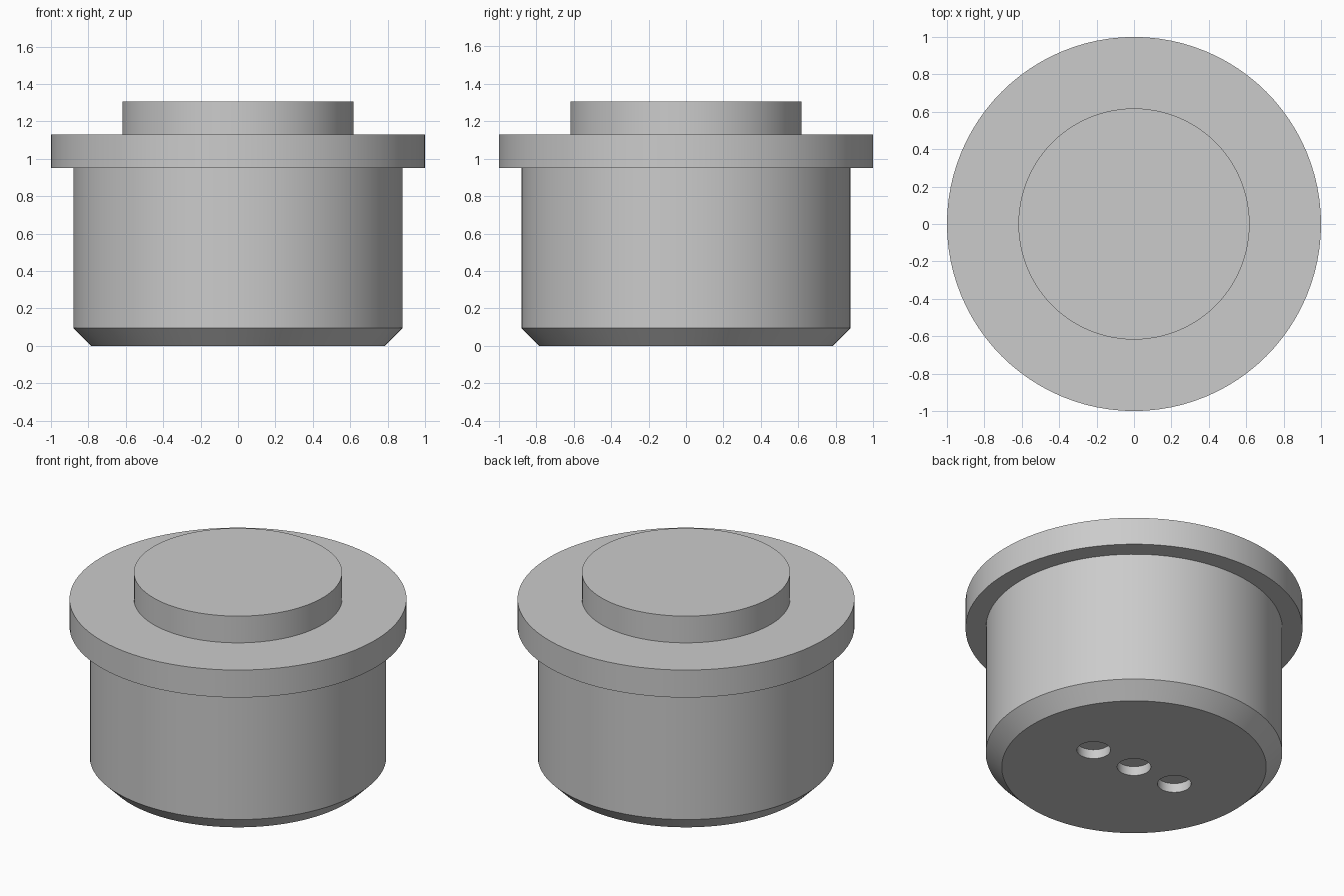
import bpy
import bmesh
from math import radians
from mathutils import Matrix

SEGMENTS = 96

default_cube = bpy.data.objects.get("Cube")
if default_cube:
    bpy.data.objects.remove(default_cube, do_unlink=True)

# Plain grey over the whole model
grey = bpy.data.materials.new("light_grey")
grey.use_nodes = True
colour = (0.6, 0.6, 0.6, 1.0)
grey.diffuse_color = colour
grey.node_tree.nodes["Principled BSDF"].inputs["Base Color"].default_value = colour


def add_object(name, bm):
    bmesh.ops.recalc_face_normals(bm, faces=bm.faces)
    mesh = bpy.data.meshes.new(name)
    bm.to_mesh(mesh)
    bm.free()
    mesh.materials.append(grey)
    obj = bpy.data.objects.new(name, mesh)
    bpy.context.collection.objects.link(obj)
    return obj


def lathe(name, profile):
    """Revolve a profile of (radius, height) that starts and ends on the axis."""
    bm = bmesh.new()
    verts = [bm.verts.new((r, 0, z)) for r, z in profile]
    edges = [bm.edges.new(pair) for pair in zip(verts, verts[1:])]
    bmesh.ops.spin(bm, geom=verts + edges, cent=(0, 0, 0), axis=(0, 0, 1),
                   angle=radians(360), steps=SEGMENTS, use_merge=True)
    bmesh.ops.remove_doubles(bm, verts=bm.verts, dist=0.0001)
    bmesh.ops.dissolve_limit(bm, angle_limit=radians(0.5),
                             verts=bm.verts, edges=bm.edges)
    return add_object(name, bm)


# Stepped plug: chamfered base, barrel, wide flange and raised cap
plug = lathe("stepped_plug", [
    (0, 0), (0.785, 0), (0.88, 0.095), (0.88, 0.95), (1, 0.95),
    (1, 1.13), (0.618, 1.13), (0.618, 1.305), (0, 1.305)])

# Row of three shallow round holes in the underside
HOLE_RADIUS, HOLE_DEPTH, HOLE_SPACING = 0.1, 0.06, 0.312
bm = bmesh.new()
for i in (-1, 0, 1):
    bmesh.ops.create_cone(bm, cap_ends=True, segments=48,
                          radius1=HOLE_RADIUS, radius2=HOLE_RADIUS,
                          depth=HOLE_DEPTH * 2,
                          matrix=Matrix.Translation((i * HOLE_SPACING, 0, 0)))
cutter = add_object("hole_cutter", bm)
cutter.hide_render = True

cut = plug.modifiers.new("holes", 'BOOLEAN')
cut.operation = 'DIFFERENCE'
cut.solver = 'EXACT'
cut.object = cutter

bpy.ops.object.select_all(action='DESELECT')
plug.select_set(True)
bpy.context.view_layer.objects.active = plug
bpy.ops.object.modifier_apply(modifier=cut.name)
bpy.data.objects.remove(cutter, do_unlink=True)

# Smooth round walls, crisp rims
bpy.ops.object.shade_smooth_by_angle(angle=radians(30))
